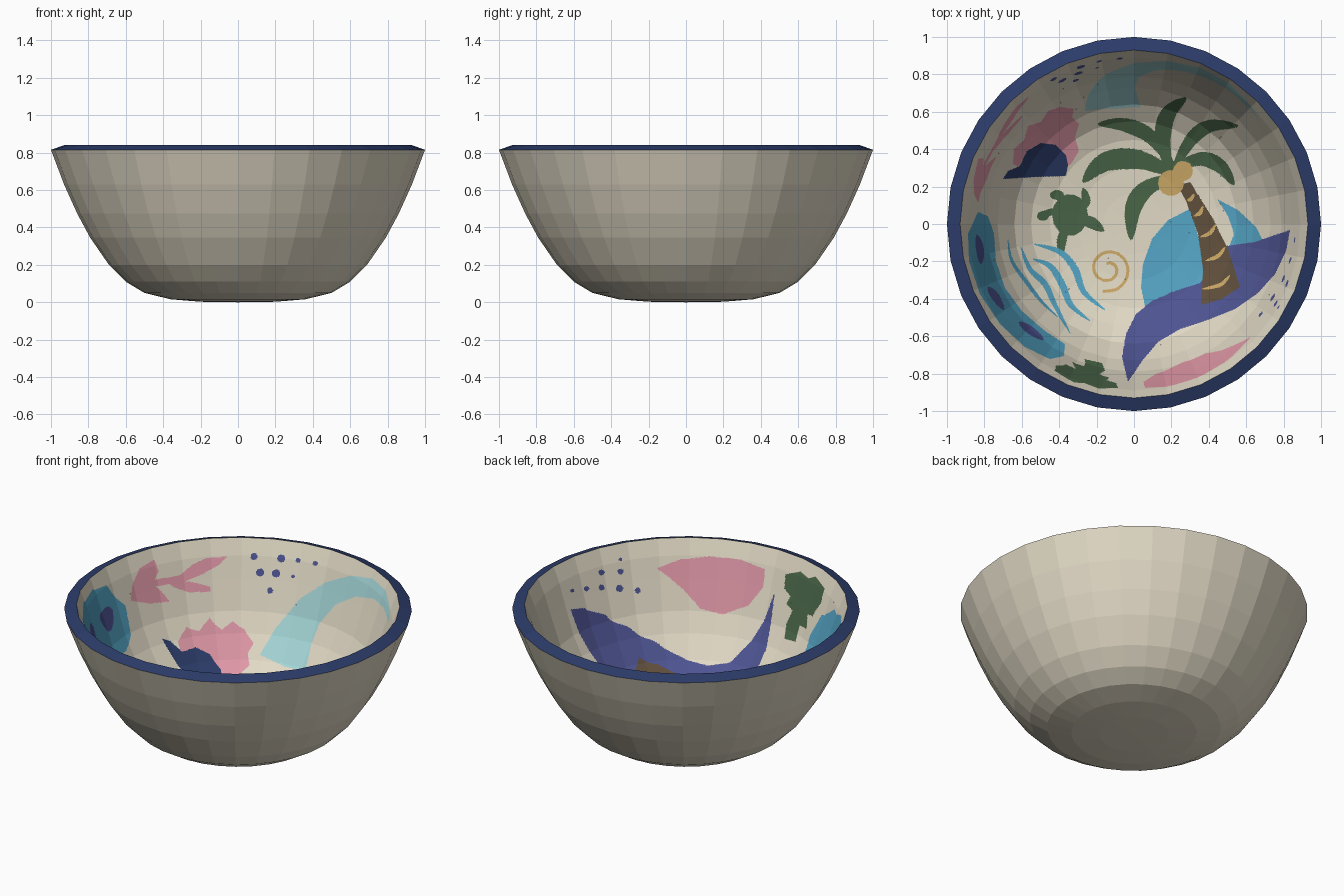
import bpy, math

SIDES = 32
OUTER = [(0, 0), (.2, .003), (.36, .016), (.5, .05), (.6, .11), (.69, .2), (.79, .345),
         (.86, .475), (.93, .63), (1, .815)]
RIM = [(1, .815), (.93, .84)]
INNER = [(0, .055), (.16, .057), (.3, .065), (.45, .09), (.55, .13), (.64, .2), (.73, .325),
         (.79, .44), (.85, .62), (.89, .745), (.93, .84)]

# colours, given as sRGB bytes
PALETTE = {"cream": (226, 218, 198), "navy": (44, 60, 106), "blue": (84, 164, 196),
           "pale_aqua": (165, 214, 216), "pink": (224, 152, 167), "indigo": (78, 84, 146),
           "palm_green": (74, 102, 72), "bark_brown": (96, 79, 60), "gold": (203, 168, 102)}
NAMES = list(PALETTE)


def linear(c):
    c /= 255
    return c / 12.92 if c <= .04045 else ((c + .055) / 1.055) ** 2.4


MATS = []
for n, rgb in PALETTE.items():
    m = bpy.data.materials.new(n)
    m.diffuse_color = (*[linear(c) for c in rgb], 1)
    MATS.append(m)

# --- painted shapes: outlines drawn in a top view or two slanted views ---
shapes = []  # (view, colour index, outline, bounds)


def spline(pts, closed, steps=5):
    n, out = len(pts), []
    for i in range(n if closed else n - 1):
        if closed:
            p = [pts[(i + k) % n] for k in (-1, 0, 1, 2)]
        else:
            p = [pts[min(max(i + k, 0), n - 1)] for k in (-1, 0, 1, 2)]
        for s in range(steps):
            t = s / steps
            out.append(tuple(.5 * (2 * b + (c - a) * t + (2 * a - 5 * b + 4 * c - d) * t * t
                                   + (3 * b - a - 3 * c + d) * t ** 3) for a, b, c, d in zip(*p)))
    return out if closed else out + [pts[-1]]


def area(view, colour, *xy, smooth=False):
    pts = list(zip(xy[::2], xy[1::2]))
    if smooth:
        pts = spline(pts, True)
    xs, ys = zip(*pts)
    shapes.append((view, NAMES.index(colour), pts, (min(xs), max(xs), min(ys), max(ys))))


def stroke(view, colour, w, *xy, taper=True):
    p = spline(list(zip(xy[::2], xy[1::2])), False)
    left, right = [], []
    for i, (x, y) in enumerate(p):
        a, b = p[max(i - 1, 0)], p[min(i + 1, len(p) - 1)]
        dx, dy = b[0] - a[0], b[1] - a[1]
        l = math.hypot(dx, dy) or 1
        h = w / 2 * (max(.12, math.sin(math.pi * i / (len(p) - 1)) ** .7) if taper else 1)
        left.append((x - dy / l * h, y + dx / l * h))
        right.append((x + dy / l * h, y - dx / l * h))
    area(view, colour, *[c for q in left + right[::-1] for c in q])


def dot(view, colour, x, y, rx, ry=None):
    area(view, colour, *[c for k in range(14) for c in
                         (x + rx * math.cos(k * math.pi / 7), y + (ry or rx) * math.sin(k * math.pi / 7))])


# shell and hat
area("top", "pink", 1013, 165, 1014, 150, 1024, 141, 1028, 127, 1041, 123, 1048, 112, 1060, 108,
     1074, 110, 1072, 118, 1079, 125, 1075, 138, 1079, 152, 1071, 165, 1060, 172, 1030, 172)
area("top", "navy", 1003, 180, 1008, 172, 1020, 167, 1027, 152, 1041, 144, 1056, 146, 1066, 156,
     1068, 166, 1066, 177, 1035, 178)
# sails, big indigo wave
area("top", "blue", 1190, 210, 1168, 221, 1152, 240, 1143, 265, 1141, 288, 1146, 312, 1202, 312, 1208, 270)
area("top", "blue", 1217, 200, 1238, 211, 1256, 228, 1265, 246, 1228, 250, 1234, 235, 1228, 217)
area("top", "indigo", 1128, 383, 1122, 358, 1126, 335, 1136, 315, 1152, 302, 1172, 293, 1200, 284, 1226, 247,
     1255, 243, 1275, 236, 1290, 231, 1286, 252, 1275, 275, 1258, 294, 1235, 310, 1205, 322, 1180, 330,
     1158, 343, 1142, 362)
# palm tree
area("top", "bark_brown", 1178, 186, 1190, 183, 1212, 218, 1228, 250, 1240, 288, 1222, 300, 1201, 306,
     1203, 270, 1198, 235, 1188, 207)
for s in [(1187, 201, 1191, 200, 1194, 195), (1194, 217, 1200, 214, 1203, 207), (1200, 238, 1210, 234, 1216, 225),
          (1205, 262, 1218, 257, 1225, 248), (1202, 290, 1220, 286, 1230, 276)]:
    stroke("top", "gold", 4, *s)
for w, *s in [(15, 1098, 125, 1125, 126, 1152, 139, 1176, 172), (17, 1186, 99, 1168, 115, 1163, 140, 1170, 175),
              (14, 1238, 127, 1210, 127, 1190, 142, 1172, 174), (15, 1234, 186, 1221, 168, 1200, 160, 1168, 172),
              (21, 1083, 183, 1105, 163, 1140, 161, 1176, 176), (18, 1131, 241, 1133, 210, 1146, 190, 1176, 176)]:
    stroke("top", "palm_green", w, *s)
dot("top", "palm_green", 1167, 168, 9)
dot("top", "gold", 1171, 184, 13)
dot("top", "gold", 1183, 172, 10)
# turtle
dot("top", "palm_green", 1070, 216, 18, 21)
dot("top", "palm_green", 1057, 196, 7, 5)
dot("top", "palm_green", 1043, 217, 6, 5)
for w, *s in [(9, 1080, 212, 1086, 202, 1083, 189), (12, 1080, 222, 1090, 223, 1104, 232),
              (10, 1066, 230, 1062, 240, 1061, 256), (7, 1038, 218, 1048, 214, 1058, 210)]:
    stroke("top", "palm_green", w, *s)
# spiral
stroke("top", "gold", 3, *[c for k in range(17) for c in
                           (1108 + (23 - k * 1.1) * math.cos(1.8 - k * .62),
                            270 + (23 - k * 1.1) * math.sin(1.8 - k * .62))], taper=False)
# ripples
for w, *s in [(7, 1034, 245, 1060, 253, 1075, 270, 1084, 293, 1105, 311),
              (7, 1033, 260, 1050, 267, 1062, 285, 1071, 306, 1090, 322),
              (6, 1021, 248, 1030, 270, 1045, 285, 1055, 306, 1070, 334),
              (4, 1008, 240, 1012, 262, 1028, 285, 1042, 303, 1058, 318)]:
    stroke("top", "blue", w, *s)
# surfboard with spots
area("top", "blue", 978, 213, 988, 217, 994, 235, 996, 262, 1005, 289, 1022, 312, 1045, 332, 1065, 345,
     1064, 357, 1050, 360, 1025, 348, 1000, 325, 980, 295, 969, 262, 968, 235)
for s in [(977, 236, 980, 250, 981, 265), (988, 288, 995, 297, 1004, 311), (1019, 323, 1030, 331, 1044, 341)]:
    stroke("top", "indigo", 8, *s)
# wall paintings seen from the front right: leaf, pale wave, dots
area("front", "pink", 155, 561, 140, 570, 133, 586, 131, 602, 150, 605, 170, 603, 162, 593, 153, 585, 159, 573)
area("front", "pink", 150, 582, 180, 577, 193, 566, 206, 560, 227, 558, 220, 566, 202, 576, 185, 583, 155, 588)
area("front", "pink", 166, 583, 190, 583, 210, 588, 211, 593, 190, 594, 175, 589)
area("front", "pale_aqua", 260, 656, 275, 630, 300, 600, 325, 584, 350, 577, 372, 580, 385, 592, 389, 608,
     388, 624, 383, 609, 373, 600, 355, 598, 335, 606, 319, 625, 311, 645, 305, 673, 285, 668)
for x, y, r in [(254, 558, 3.5), (281, 560, 4), (298, 562, 2.5), (315, 565, 2.5), (260, 574, 4),
                (276, 575, 4), (293, 578, 1.8), (270, 592, 3)]:
    dot("front", "indigo", x, y, r)
# wall paintings seen from the back left: pink shell, green leaf, dots
area("back", "pink", 657, 570, 680, 561, 710, 558, 740, 561, 765, 571, 762, 590, 748, 607, 722, 616,
     700, 610, 685, 592, 668, 578)
area("back", "palm_green", 785, 576, 800, 573, 808, 580, 815, 578, 824, 590, 820, 605, 815, 612, 812, 618,
     807, 615, 806, 630, 799, 627, 795, 643, 784, 640, 786, 625, 792, 612, 786, 605, 790, 598, 784, 590)
for x, y, r in [(573, 592, 2), (587, 590, 2.5), (602, 574, 3), (621, 573, 3), (621, 561, 1.8),
                (602, 589, 3), (620, 590, 3.5), (638, 592, 3)]:
    dot("back", "indigo", x, y, r)
shapes.reverse()


def inside(px, py, pts):
    hit = False
    x0, y0 = pts[-1]
    for x1, y1 in pts:
        if (y1 > py) != (y0 > py) and px < (x0 - x1) * (py - y1) / (y0 - y1) + x1:
            hit = not hit
        x0, y0 = x1, y1
    return hit


def colour_at(p):
    x, y, z = p
    u, d = .819 * x + .574 * y, -.574 * x + .819 * y
    at = {"top": (1134 + 187 * x, 225 - 187 * y),
          "front": (238 + 173 * u, 610 - 73 * d - 157 * (z - .82)) if d > 0 else (0, 0),
          "back": (686 - 173 * u, 610 + 73 * d - 157 * (z - .82)) if d < 0 else (0, 0)}
    for view, col, pts, (xa, xb, ya, yb) in shapes:
        px, py = at[view]
        if xa <= px <= xb and ya <= py <= yb and inside(px, py, pts):
            return col
    return 0


# --- mesh helpers ---
def ring_quads(profile):
    for (r0, z0), (r1, z1) in zip(profile, profile[1:]):
        for k in range(SIDES):
            a, b = (2 * math.pi * (k + j) / SIDES for j in (0, 1))
            yield [(r * math.cos(t), r * math.sin(t), z)
                   for r, z, t in ((r0, z0, a), (r1, z1, a), (r1, z1, b), (r0, z0, b))]


def build(name, polys):
    index, faces, cols = {}, [], []
    for quad, col in polys:
        f = [index.setdefault(tuple(round(c, 5) for c in p), len(index)) for p in quad]
        f = list(dict.fromkeys(f))
        if len(f) > 2:
            faces.append(f)
            cols.append(col)
    me = bpy.data.meshes.new(name)
    me.from_pydata(list(index), [], faces)
    for m in MATS:
        me.materials.append(m)
    me.polygons.foreach_set("material_index", cols)
    me.update()
    bpy.context.collection.objects.link(bpy.data.objects.new(name, me))


def mid(*ps):
    return tuple(sum(c) / len(ps) for c in zip(*ps))


def cut(q, depth, out):
    """Split a flat facet along the paint edges; returns a colour if it is all one colour."""
    a, b, c, d = q
    m = mid(*q)
    if depth == 5:
        return colour_at(m)
    ab, bc, cd, da = mid(a, b), mid(b, c), mid(c, d), mid(d, a)
    if depth >= 3:
        first = colour_at(m)
        if all(colour_at(p) == first for p in (a, b, c, d, ab, bc, cd, da)):
            return first
    kids = [(a, ab, m, da), (ab, b, bc, m), (m, bc, c, cd), (da, m, cd, d)]
    res = [cut(k, depth + 1, out) for k in kids]
    if res[0] is not None and all(r == res[0] for r in res):
        return res[0]
    out += [(k, r) for k, r in zip(kids, res) if r is not None]
    return None


# outer shell, rim band, painted inside
build("bowl_outside", [(q[::-1], 0) for q in ring_quads(OUTER)])
build("rim", [(q[::-1], 1) for q in ring_quads(RIM)])
painted = []
for q in ring_quads(INNER):
    whole = cut(q, 0, painted)
    if whole is not None:
        painted.append((q, whole))
build("painted_inside", painted)
